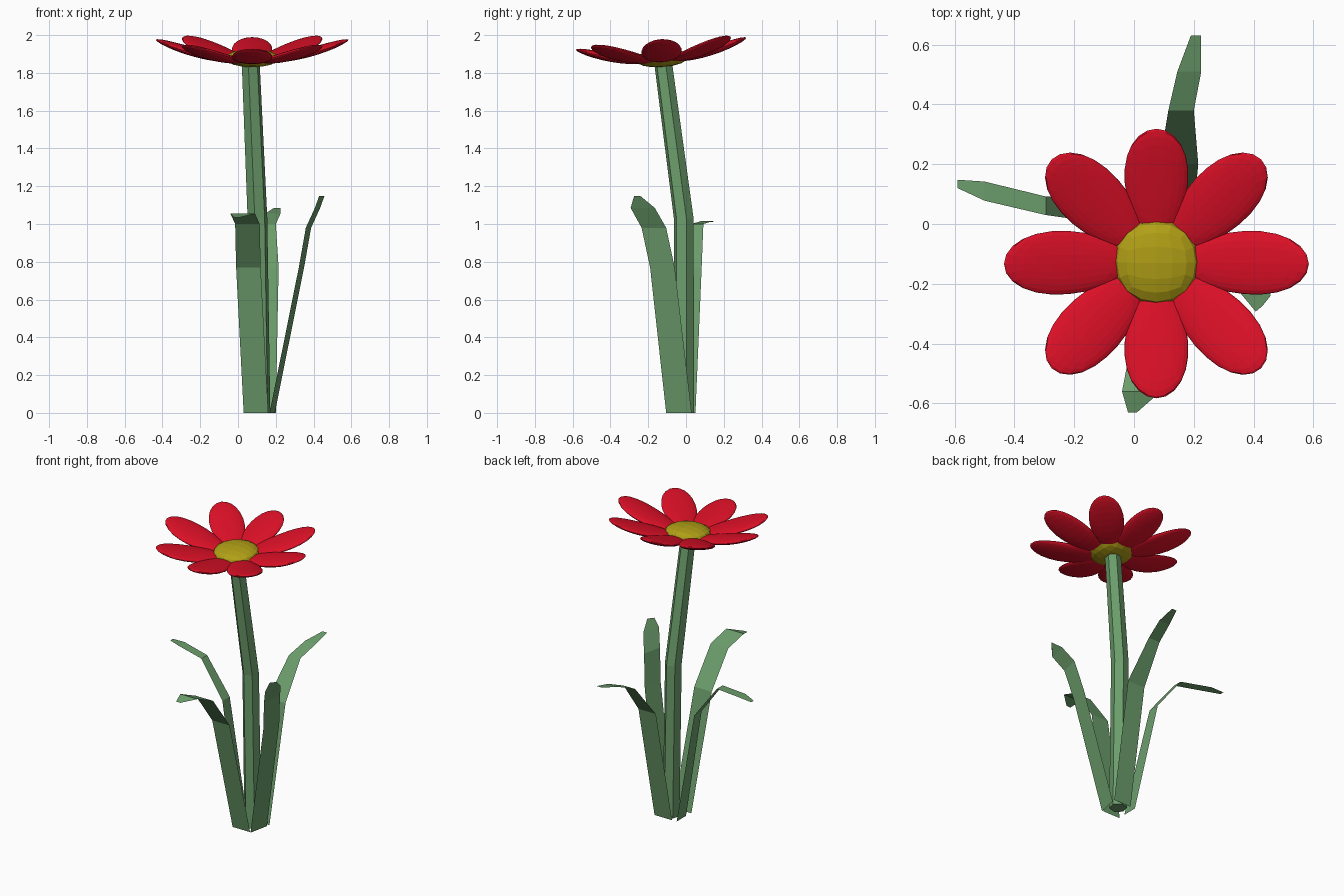
import bpy, bmesh, math
from mathutils import Matrix, Vector

if "Cube" in bpy.data.objects:
    bpy.data.objects.remove(bpy.data.objects["Cube"])


def material(name, rgb):
    m = bpy.data.materials.new(name)
    m.diffuse_color = (*rgb, 1)
    m.use_nodes = True
    m.node_tree.nodes["Principled BSDF"].inputs["Base Color"].default_value = m.diffuse_color
    return m


GREEN = material("leaf green", (0.15, 0.34, 0.15))
RED = material("petal red", (0.72, 0.005, 0.02))
YELLOW = material("centre yellow", (0.44, 0.35, 0.008))


def add_object(name, bm, mat):
    mesh = bpy.data.meshes.new(name)
    bm.to_mesh(mesh)
    bm.free()
    mesh.materials.append(mat)
    obj = bpy.data.objects.new(name, mesh)
    bpy.context.collection.objects.link(obj)
    return obj


def quad_sphere(cuts):
    bm = bmesh.new()
    bmesh.ops.create_cube(bm, size=2)
    bmesh.ops.subdivide_edges(bm, edges=bm.edges[:], cuts=cuts, use_grid_fill=True)
    for v in bm.verts:
        v.co = Vector([math.tan(c * math.pi / 4) for c in v.co]).normalized()
    return bm


# Stem: hexagonal tube bent through three sections
bm = bmesh.new()
rings = []
for x, y, z, r in [(0.118, -0.01, 0, 0.055), (0.103, -0.012, 1.03, 0.054),
                   (0.067, -0.122, 1.86, 0.049)]:
    rings.append([bm.verts.new((x + r * math.cos(a), y + r * math.sin(a), z))
                  for a in [math.radians(60 * i + 15) for i in range(6)]])
for lo, hi in zip(rings, rings[1:]):
    for i in range(6):
        j = (i + 1) % 6
        bm.faces.new((lo[i], lo[j], hi[j], hi[i]))
bm.faces.new(rings[0][::-1])
bm.faces.new(rings[-1])
add_object("stem", bm, GREEN)


# Leaves: flat strips; each row is (edge 1, edge 2, outward position, height)
def leaf(name, rows, across_x, lean=0.0, flip=False):
    bm = bmesh.new()
    pairs = []
    for a, b, out, z in rows:
        ends = [(a, out - lean), (b, out)]
        pairs.append([bm.verts.new((p, q, z) if across_x else (q, p, z))
                      for p, q in ends])
    for (a, b), (c, d) in zip(pairs, pairs[1:]):
        bm.faces.new((a, c, d, b) if flip else (a, b, d, c))
    add_object(name, bm, GREEN)


leaf("front_leaf", [(0.03, 0.16, -0.10, 0), (-0.01, 0.12, -0.26, 0.77),
                    (-0.015, 0.115, -0.43, 1.0), (-0.04, 0.09, -0.56, 1.055),
                    (-0.02, 0.01, -0.63, 1.035)], True)
leaf("back_leaf", [(0.07, 0.20, 0.05, 0), (0.085, 0.215, 0.20, 0.77),
                   (0.115, 0.20, 0.38, 1.0), (0.145, 0.225, 0.51, 1.055),
                   (0.19, 0.225, 0.63, 1.085)], True, flip=True)
leaf("left_leaf", [(-0.05, 0.05, 0.035, 0), (0.005, 0.083, -0.12, 0.77),
                   (0.03, 0.092, -0.295, 1.0), (0.078, 0.142, -0.50, 1.015),
                   (0.12, 0.148, -0.59, 1.01)], False, flip=True)
leaf("right_leaf", [(-0.105, 0.03, 0.195, 0), (-0.19, -0.06, 0.35, 0.77),
                    (-0.235, -0.105, 0.387, 0.98), (-0.293, -0.165, 0.435, 1.085),
                    (-0.275, -0.24, 0.457, 1.147)], False, lean=0.028)

# Flower head frame: slightly tipped towards the front
head = Matrix.Translation((0.075, -0.125, 1.85)) @ Matrix.Rotation(math.radians(4), 4, "X")

# Flower centre: flattened ball
bm = quad_sphere(3)
bm.transform(head @ Matrix.Translation((0, 0, 0.028)) @ Matrix.Diagonal((0.142, 0.142, 0.048, 1)))
add_object("flower_centre", bm, YELLOW)

# Eight petals: flattened ellipsoids curling upwards
for i in range(8):
    ang = i * math.pi / 4
    tip = 0.51 - 0.058 * abs(math.sin(ang)) ** 4
    inner = 0.08
    bm = quad_sphere(5)
    for v in bm.verts:
        t = v.co.x
        r = inner + (t + 1) / 2 * (tip - inner)
        v.co = (r, v.co.y * 0.106 * (1 + 0.14 * t),
                v.co.z * 0.024 + 0.1 * r + 0.27 * r * r + 0.004)
    bm.transform(head @ Matrix.Rotation(ang, 4, "Z"))
    add_object(f"petal_{i + 1}", bm, RED)
